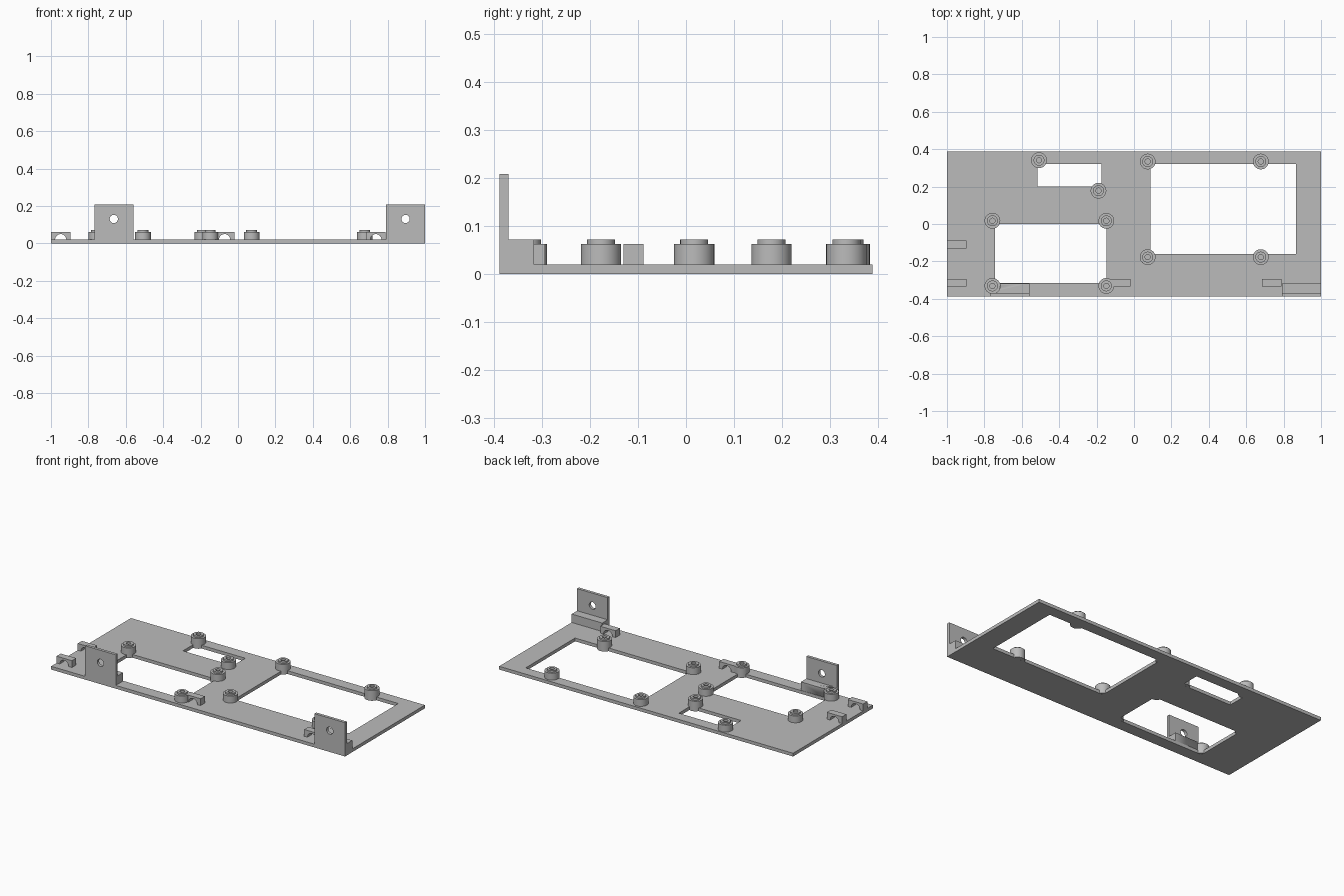
import bpy
import bmesh
from math import cos, sin, pi
from mathutils import Matrix

cube = bpy.data.objects.get("Cube")
if cube:
    bpy.data.objects.remove(cube, do_unlink=True)

grey = bpy.data.materials.new("plain_grey")
grey.use_nodes = True
GREY = (0.5, 0.5, 0.5, 1)
grey.diffuse_color = GREY
grey.node_tree.nodes["Principled BSDF"].inputs["Base Color"].default_value = GREY


def activate(obj):
    bpy.ops.object.select_all(action="DESELECT")
    obj.select_set(True)
    bpy.context.view_layer.objects.active = obj


def finish(obj):
    obj.data.materials.clear()
    obj.data.materials.append(grey)
    activate(obj)
    bpy.ops.object.shade_smooth_by_angle(angle=pi / 6)
    return obj


def rect(x0, x1, y0, y1):
    return [(x0, y0), (x1, y0), (x1, y1), (x0, y1)]


def arc(cx, cy, r, start, end, steps):
    angles = [start + (end - start) * i / steps for i in range(steps + 1)]
    return [(cx + r * cos(a), cy + r * sin(a)) for a in angles]


def extrude(name, outlines, low, high, upright=False):
    """Filled outlines (inner ones are holes) extruded along z, or along y if upright."""
    curve = bpy.data.curves.new(name, "CURVE")
    curve.dimensions = "2D"
    curve.fill_mode = "BOTH"
    curve.extrude = (high - low) / 2
    for pts in outlines:
        spline = curve.splines.new("POLY")
        spline.points.add(len(pts) - 1)
        for p, (u, v) in zip(spline.points, pts):
            p.co = (u, v, 0, 1)
        spline.use_cyclic_u = True
    obj = bpy.data.objects.new(name, curve)
    bpy.context.collection.objects.link(obj)
    activate(obj)
    bpy.ops.object.convert(target="MESH")
    obj = bpy.context.object
    mid = (low + high) / 2
    if upright:
        obj.data.transform(Matrix.Translation((0, mid, 0)) @ Matrix.Rotation(pi / 2, 4, "X"))
    else:
        obj.data.transform(Matrix.Translation((0, 0, mid)))
    bm = bmesh.new()
    bm.from_mesh(obj.data)
    bmesh.ops.remove_doubles(bm, verts=bm.verts, dist=0.0001)
    bmesh.ops.recalc_face_normals(bm, faces=bm.faces)
    bm.to_mesh(obj.data)
    bm.free()
    return finish(obj)


def lathe(name, profile, x, y, sides=32):
    bm = bmesh.new()
    verts = [bm.verts.new((r, 0, z)) for r, z in profile]
    edges = [bm.edges.new(pair) for pair in zip(verts, verts[1:])]
    bmesh.ops.spin(bm, geom=verts + edges, cent=(0, 0, 0), axis=(0, 0, 1),
                   angle=2 * pi, steps=sides)
    bmesh.ops.remove_doubles(bm, verts=bm.verts, dist=0.0001)
    bmesh.ops.recalc_face_normals(bm, faces=bm.faces)
    mesh = bpy.data.meshes.new(name)
    bm.to_mesh(mesh)
    bm.free()
    obj = bpy.data.objects.new(name, mesh)
    obj.location = (x, y, 0)
    bpy.context.collection.objects.link(obj)
    return finish(obj)


# Base plate with three rectangular openings
T = 0.02
FRONT = -0.388
extrude("base_plate", [
    rect(-1, 1, FRONT, 0.388),
    rect(-0.515, -0.175, 0.2, 0.32),
    rect(-0.743, -0.148, -0.315, 0),
    rect(0.087, 0.867, -0.16, 0.32),
], 0, T)

# Stepped standoffs with blind screw holes
R = 0.042
STANDOFF = [(0, 0.0003), (R, 0.0003), (R, 0.062), (0.029, 0.062),
            (0.029, 0.072), (0.014, 0.072), (0.014, 0.025), (0, 0.025)]
spots = [(-0.508, 0.341), (-0.19, 0.178)]
spots += [(x, y) for x in (-0.757, -0.148) for y in (-0.331, 0.017)]
spots += [(x, y) for x in (0.073, 0.678) for y in (-0.177, 0.334)]
for x, y in spots:
    lathe("standoff", STANDOFF, x, y)

# Cable clips with a half-round tunnel
for x0, y0 in [(-1, -0.13), (-1, -0.335), (-0.124, -0.335), (0.685, -0.335)]:
    x1 = x0 + 0.104
    tunnel = arc((x0 + x1) / 2, T, 0.03, pi, 0, 16)
    extrude("cable_clip", [[(x0, T)] + tunnel + [(x1, T), (x1, 0.062), (x0, 0.062)]],
            y0, y0 + 0.041, upright=True)

# Upright mounting tabs, each on a thick foot
FOOT_TOP = 0.072
feet = []
for x0, x1 in [(-0.768, -0.56), (0.792, 1)]:
    feet.append(extrude("tab_foot", [rect(x0, x1, FRONT, -0.317)], T, FOOT_TOP))
    hole = arc((x0 + x1) / 2, 0.131, 0.022, 0, 2 * pi, 32)[:-1]
    extrude("mounting_tab", [rect(x0, x1, FOOT_TOP, 0.208), hole],
            FRONT, -0.37, upright=True)

# Clear the foot around the standoff beside it
cutter = lathe("foot_cutter", [(0, 0), (R, 0), (R, 0.1), (0, 0.1)], -0.757, -0.331)
cut = feet[0].modifiers.new("standoff_clearance", "BOOLEAN")
cut.operation = "DIFFERENCE"
cut.solver = "EXACT"
cut.object = cutter
activate(feet[0])
bpy.ops.object.modifier_apply(modifier=cut.name)
bpy.data.objects.remove(cutter, do_unlink=True)
